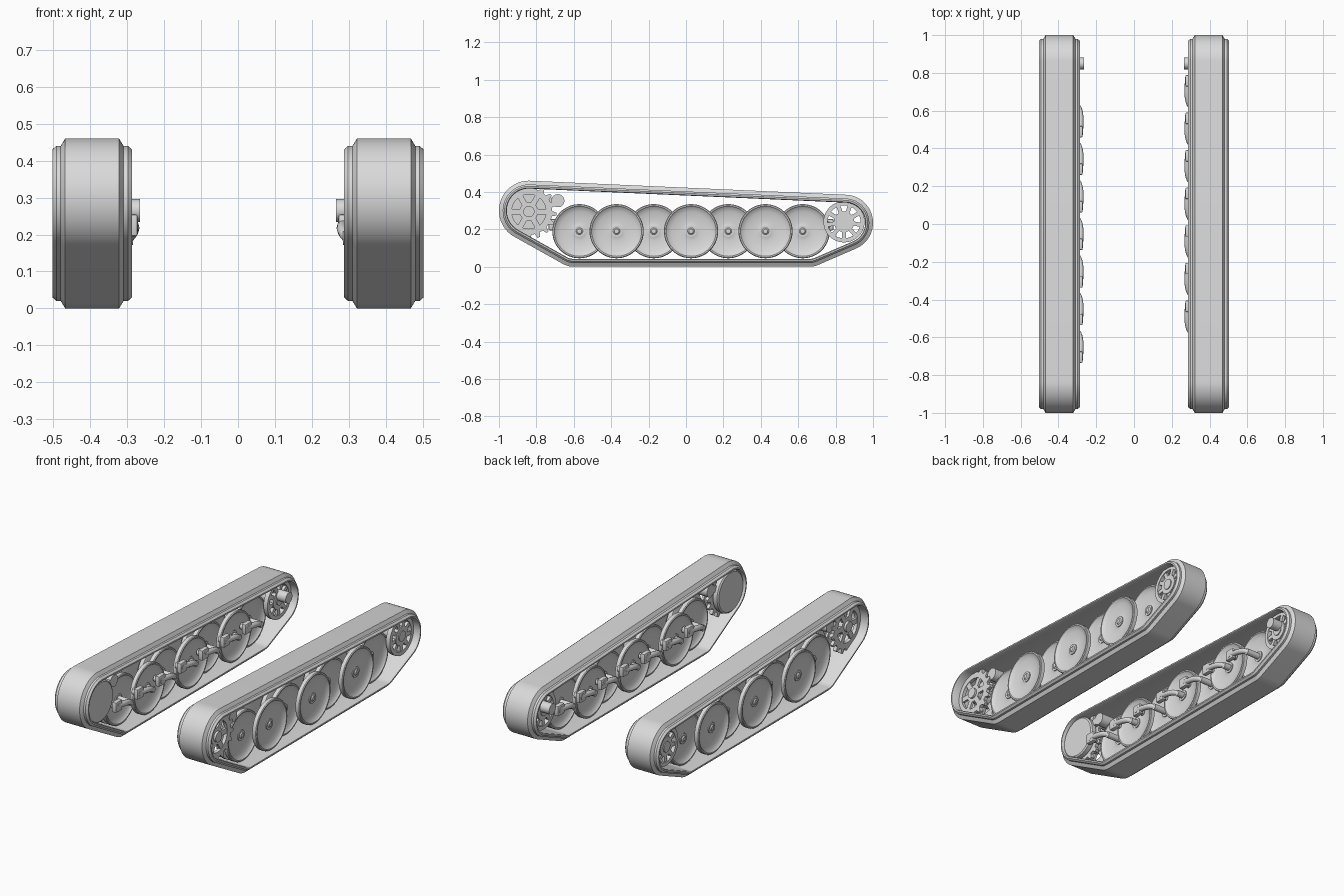
import bpy, bmesh, math
from mathutils import Matrix, Vector
from mathutils.geometry import convex_hull_2d

cube = bpy.data.objects.get("Cube")
if cube:
    bpy.data.objects.remove(cube, do_unlink=True)

grey = bpy.data.materials.new("plain_grey")
grey.use_nodes = True
grey.diffuse_color = (0.7, 0.7, 0.7, 1)
grey.node_tree.nodes["Principled BSDF"].inputs["Base Color"].default_value = (0.7, 0.7, 0.7, 1)


def finish(name, bm, side):
    """Turn a bmesh built for +x into an object on the given side."""
    bmesh.ops.remove_doubles(bm, verts=bm.verts, dist=0.00001)
    if side < 0:
        bmesh.ops.scale(bm, vec=(-1, 1, 1), verts=bm.verts)
    bmesh.ops.recalc_face_normals(bm, faces=bm.faces)
    mesh = bpy.data.meshes.new(name)
    bm.to_mesh(mesh)
    bm.free()
    mesh.materials.append(grey)
    obj = bpy.data.objects.new(name, mesh)
    bpy.context.collection.objects.link(obj)
    bpy.ops.object.select_all(action='DESELECT')
    obj.select_set(True)
    bpy.context.view_layer.objects.active = obj
    bpy.ops.object.shade_smooth_by_angle(angle=math.radians(35))
    return obj


def skin(bm, rings, close_profile=False):
    """Join a closed series of equal point rings with faces."""
    rows = [[bm.verts.new(p) for p in ring] for ring in rings]
    count = len(rows[0])
    for i, row in enumerate(rows):
        nxt = rows[(i + 1) % len(rows)]
        for j in range(count if close_profile else count - 1):
            k = (j + 1) % count
            bm.faces.new((row[j], row[k], nxt[k], nxt[j]))


def lathe(bm, profile, y, z, x=0, flip=1, segments=40, ring=False):
    """Revolve (x, radius) points about an axis parallel to x."""
    rings = []
    for i in range(segments):
        a = math.tau * i / segments
        rings.append([(x + flip * px, y + r * math.cos(a), z + r * math.sin(a)) for px, r in profile])
    skin(bm, rings, ring)


def drum(bm, x0, x1, radius, y, z, segments=32):
    lathe(bm, [(x0, 0), (x0, radius), (x1, radius), (x1, 0)], y, z, segments=segments)


def hoop(bm, x0, x1, r0, r1, y, z):
    lathe(bm, [(x0, r0), (x0, r1), (x1, r1), (x1, r0)], y, z, ring=True)


def radial_blocks(bm, n, x0, x1, r0, r1, width, y, z, taper=1.0):
    """Spokes or teeth arranged around an axis."""
    for i in range(n):
        turn = Matrix.Translation((0, y, z)) @ Matrix.Rotation(math.tau * (i + 0.5) / n, 4, 'X')
        verts = bmesh.ops.create_cube(bm, size=1)["verts"]
        for v in verts:
            w = width * (taper if v.co.z > 0 else 1)
            v.co = turn @ Vector(((x0 + x1) / 2 + v.co.x * (x1 - x0), v.co.y * w,
                                  (r0 + r1) / 2 + v.co.z * (r1 - r0)))


def block(bm, centre, size, bevel):
    verts = bmesh.ops.create_cube(bm, size=1)["verts"]
    for v in verts:
        v.co = Vector(centre) + Vector([a * b for a, b in zip(v.co, size)])
    edges = list({e for v in verts for e in v.link_edges})
    bmesh.ops.bevel(bm, geom=edges, offset=bevel, segments=2, affect='EDGES', profile=0.5)


MID = 0.395
SPROCKET = (-0.84, 0.295)
IDLER = (0.845, 0.24)

# Track outline: the belt wraps four round guides (y, z, radius)
guides = [(-0.84, 0.30, 0.16), (-0.60, 0.12, 0.12), (0.66, 0.12, 0.12), (0.85, 0.235, 0.15)]
samples = [(g, math.tau * i / 72) for g in guides for i in range(72)]


def around(sample, inset):
    (y, z, r), a = sample
    return Vector((y + (r - inset) * math.cos(a), z + (r - inset) * math.sin(a)))


outline = [samples[i] for i in convex_hull_2d([around(s, 0) for s in samples])]

# Belt cross-section: (offset from belt middle, inset from the tread)
half = [(0.073, 0), (0.085, 0.02), (0.097, 0.02), (0.108, 0.03), (0.108, 0.038), (0.10, 0.042)]
section = half + [(-x, d) for x, d in reversed(half)]


def make_track(side):
    bm = bmesh.new()
    rings = []
    for s in outline:
        pts = [(x, around(s, d)) for x, d in section]
        rings.append([(MID + x, p.x, p.y) for x, p in pts])
    skin(bm, rings, True)
    finish("track_belt", bm, side)


# Dished road wheel disc, face towards +x
dish = [(-0.016, 0), (-0.016, 0.138), (-0.012, 0.145), (0.010, 0.145), (0.014, 0.141),
        (0.014, 0.134), (0.007, 0.128), (0.000, 0.105), (-0.005, 0.08), (-0.007, 0.05),
        (-0.005, 0.026), (0.001, 0.017), (0.006, 0.012), (0.007, 0)]


def make_wheels(side):
    for i in range(7):
        y, z = -0.57 + i * 0.199, 0.19
        # Odd wheels straddle the even ones
        gap = 0.07 if i % 2 else 0.026
        bm = bmesh.new()
        for flip in (1, -1):
            lathe(bm, dish, y, z, MID + flip * gap, flip, segments=48)
        drum(bm, MID - gap, MID + gap, 0.03, y, z)
        finish("road_wheel", bm, side)

        # Swing arm: pivot block on the inside, curved bar into the hub
        bm = bmesh.new()
        py = y + side * 0.135
        block(bm, (0.286, py, 0.225), (0.028, 0.06, 0.06), 0.006)
        drum(bm, 0.271, 0.32, 0.018, py, 0.225, 16)
        drum(bm, 0.285, MID - gap, 0.018, y, z, 16)
        a, b, c = Vector((0.286, py, 0.225)), Vector((0.276, y + side * 0.03, 0.215)), Vector((0.30, y, z))
        rings = []
        for k in range(9):
            t = k / 8
            p = a * (1 - t) ** 2 + b * 2 * t * (1 - t) + c * t * t
            tangent = ((b - a) * (1 - t) + (c - b) * t).normalized()
            u = tangent.cross(Vector((1, 0, 0))).normalized()
            w = tangent.cross(u)
            rings.append([p + 0.016 * (u * math.cos(q) + w * math.sin(q))
                          for q in (math.tau * n / 12 for n in range(12))])
        rows = [[bm.verts.new(p) for p in ring] for ring in rings]
        for r0, r1 in zip(rows, rows[1:]):
            for n in range(12):
                m = (n + 1) % 12
                bm.faces.new((r0[n], r0[m], r1[m], r1[n]))
        bm.faces.new(rows[0])
        bm.faces.new(rows[-1])
        finish("swing_arm", bm, side)


def make_sprocket(side):
    y, z = SPROCKET
    bm = bmesh.new()
    for x0, x1 in ((0.345, 0.365), (0.435, 0.455)):
        hoop(bm, x0, x1, 0.092, 0.125, y, z)
        radial_blocks(bm, 17, x0, x1, 0.12, 0.148, 0.03, y, z, 0.5)
        radial_blocks(bm, 6, x0 + 0.003, x1 - 0.003, 0.04, 0.096, 0.03, y, z)
    drum(bm, 0.33, 0.452, 0.05, y, z)
    drum(bm, 0.45, 0.465, 0.03, y, z)
    finish("drive_sprocket", bm, side)
    # Smooth gear housing closes the inner side
    bm = bmesh.new()
    lathe(bm, [(0.298, 0), (0.298, 0.112), (0.304, 0.12), (0.33, 0.12), (0.33, 0)], y, z)
    finish("gear_housing", bm, side)
    # Small roller and its mount behind the sprocket
    bm = bmesh.new()
    drum(bm, 0.32, 0.45, 0.035, -0.685, 0.353)
    drum(bm, 0.32, 0.42, 0.02, -0.725, 0.35)
    finish("guide_roller", bm, side)


def make_idler(side):
    y, z = IDLER
    bm = bmesh.new()
    for x0, x1 in ((0.325, 0.35), (0.44, 0.465)):
        hoop(bm, x0, x1, 0.088, 0.11, y, z)
        radial_blocks(bm, 9, x0 + 0.004, x1 - 0.004, 0.045, 0.092, 0.022, y, z)
        drum(bm, x0, x1, 0.055, y, z)
    drum(bm, 0.32, 0.47, 0.03, y, z)
    finish("idler_wheel", bm, side)
    bm = bmesh.new()
    drum(bm, 0.266, 0.33, 0.031, y + 0.005, 0.265)
    finish("idler_crank", bm, side)


for side in (1, -1):
    make_track(side)
    make_wheels(side)
    make_sprocket(side)
    make_idler(side)
